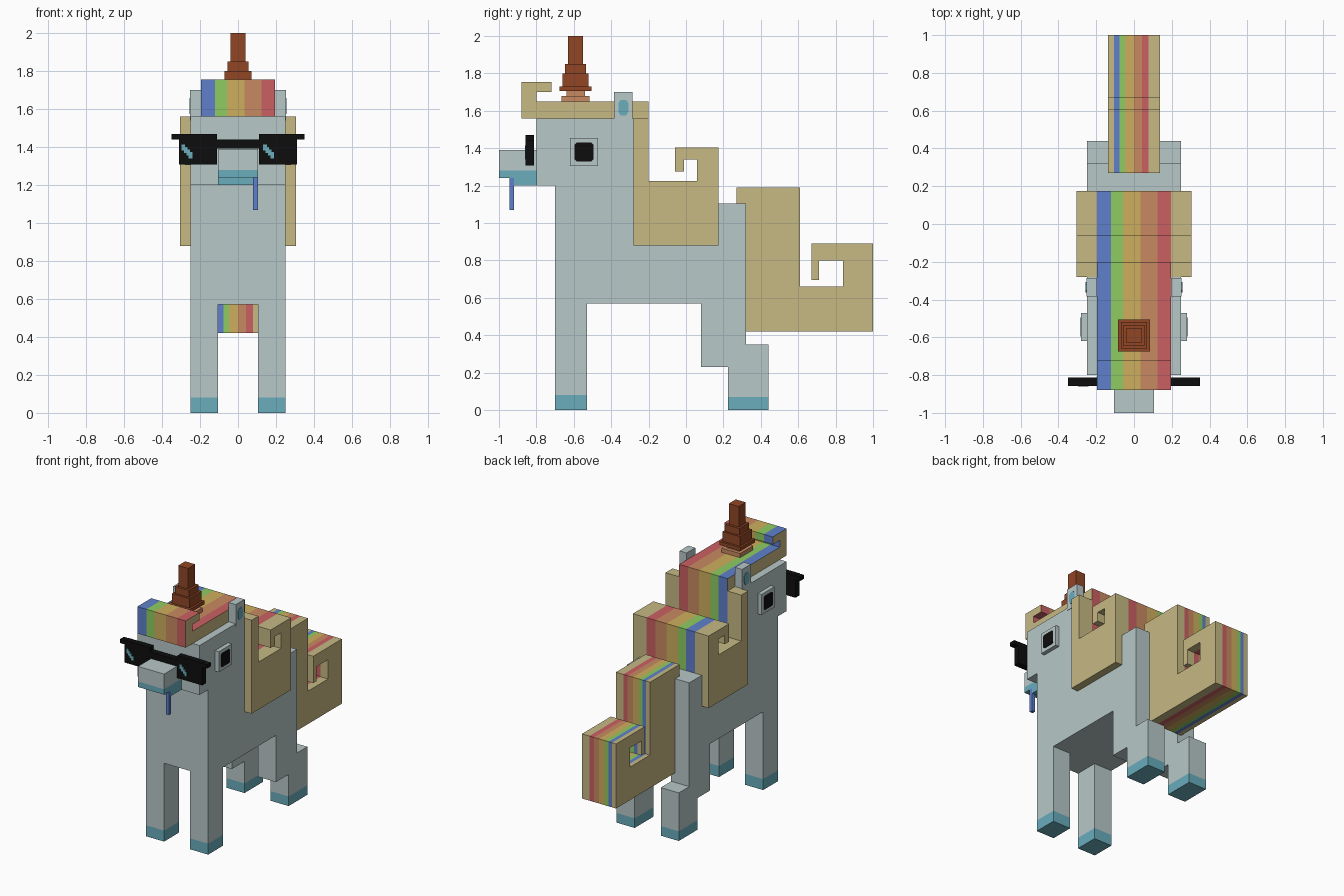
import bpy, bmesh
from mathutils import Vector

if "Cube" in bpy.data.objects:
    bpy.data.objects.remove(bpy.data.objects["Cube"])


def material(name, rgb):
    m = bpy.data.materials.new(name)
    lin = [((c / 255 + 0.055) / 1.055) ** 2.4 if c > 10 else c / 255 / 12.92 for c in rgb]
    m.diffuse_color = (*lin, 1)
    m.use_nodes = True
    m.node_tree.nodes["Principled BSDF"].inputs["Base Color"].default_value = m.diffuse_color
    return m


M = {n: material(n, c) for n, c in {
    "grey": (184, 200, 200), "teal": (106, 173, 188), "black": (13, 13, 13),
    "blue": (95, 128, 203), "green": (143, 204, 98), "yellow": (205, 175, 93),
    "orange": (200, 138, 97), "red": (202, 96, 98), "tan": (199, 185, 132),
    "brown": (145, 70, 37)}.items()}
RAINBOW = ["blue", "green", "yellow", "orange", "red"]


def prism(name, profile, x0, x1, mats, cuts=(), rule=None):
    """Extrude a (y, z) outline along x, cut it by planes, colour faces by a rule."""
    bm = bmesh.new()
    a = [bm.verts.new((x0, y, z)) for y, z in profile]
    b = [bm.verts.new((x1, y, z)) for y, z in profile]
    n = len(profile)
    bm.faces.new(a)
    bm.faces.new(b)
    for i in range(n):
        j = (i + 1) % n
        bm.faces.new((a[i], a[j], b[j], b[i]))
    bmesh.ops.recalc_face_normals(bm, faces=bm.faces)
    for co, no in cuts:
        bmesh.ops.bisect_plane(bm, geom=bm.verts[:] + bm.edges[:] + bm.faces[:],
                               plane_co=co, plane_no=no)
    if rule:
        bm.normal_update()
        for f in bm.faces:
            f.material_index = rule(f)
    me = bpy.data.meshes.new(name)
    bm.to_mesh(me)
    bm.free()
    for m in mats:
        me.materials.append(M[m])
    ob = bpy.data.objects.new(name, me)
    bpy.context.collection.objects.link(ob)
    return ob


def box(name, x, y, z, mat):
    return prism(name, [(y[0], z[0]), (y[1], z[0]), (y[1], z[1]), (y[0], z[1])],
                 x[0], x[1], [mat])


def striped(name, profile, half, edges):
    """Hair piece: tan sides, rainbow bands across x between the given edges."""
    def rule(f):
        x = f.calc_center_bounds().x
        if abs(f.normal.x) > 0.9 or x < edges[0] or x > edges[-1]:
            return 5
        return sum(x > e for e in edges[1:-1])
    cuts = [(Vector((e, 0, 0)), Vector((1, 0, 0))) for e in edges if abs(e) < half]
    return prism(name, profile, -half, half, RAINBOW + ["tan"], cuts, rule)


def leg(name, profile, side, hoof):
    """Leg with a teal hoof below the given height."""
    prism(name, profile, side * 0.105, side * 0.25, ["grey", "teal"],
          [(Vector((0, 0, hoof)), Vector((0, 0, 1)))],
          lambda f: int(f.calc_center_median().z < hoof))


# Torso, neck and head
prism("body", [(-0.70, 0.57), (0.32, 0.57), (0.32, 1.105), (0.17, 1.105), (0.17, 0.88),
               (-0.28, 0.88), (-0.28, 1.56), (-0.80, 1.56), (-0.80, 1.20), (-0.70, 1.20)],
      -0.25, 0.25, ["grey"])

# Snout with teal mouth and hanging tongue
box("snout", (-0.105, 0.105), (-1.0, -0.80), (1.28, 1.39), "grey")
prism("mouth", [(-1.0, 1.24), (-0.92, 1.24), (-0.92, 1.20), (-0.80, 1.20),
                (-0.80, 1.28), (-1.0, 1.28)], -0.105, 0.105, ["teal"])
box("tongue", (0.08, 0.105), (-0.945, -0.92), (1.07, 1.24), "blue")

# Paired parts
for s, side in ((-1, "left"), (1, "right")):
    leg("front_leg_" + side, [(-0.70, 0), (-0.53, 0), (-0.53, 0.57), (-0.70, 0.57)], s, 0.08)
    leg("hind_leg_" + side, [(0.08, 0.57), (0.08, 0.23), (0.225, 0.23), (0.225, 0), (0.44, 0),
                             (0.44, 0.35), (0.32, 0.35), (0.32, 0.57)], s, 0.07)
    # Ear with teal inner spot
    box("ear_" + side, (s * 0.195, s * 0.252), (-0.385, -0.285), (1.54, 1.70), "grey")
    prism("ear_spot_" + side, [(-0.35, 1.575), (-0.32, 1.575), (-0.308, 1.595), (-0.308, 1.64),
                               (-0.32, 1.658), (-0.35, 1.658), (-0.362, 1.64), (-0.362, 1.595)],
          s * 0.252, s * 0.256, ["teal"])
    # Eye frame and pupil with clipped corners
    box("eye_frame_" + side, (s * 0.25, s * 0.28), (-0.62, -0.47), (1.305, 1.455), "grey")
    y0, y1, z0, z1, c = -0.595, -0.495, 1.33, 1.43, 0.01
    prism("pupil_" + side, [(y0 + c, z0), (y1 - c, z0), (y1, z0 + c), (y1, z1 - c),
                            (y1 - c, z1), (y0 + c, z1), (y0, z1 - c), (y0, z0 + c)],
          s * 0.28, s * 0.284, ["black"])
    # Sunglasses lens and frame tip
    box("lens_" + side, (s * 0.11, s * 0.312), (-0.857, -0.813), (1.308, 1.47), "black")
    box("frame_tip_" + side, (s * 0.312, s * 0.35), (-0.857, -0.813), (1.44, 1.468), "black")
    # Stepped diagonal glint on the lens
    gx = -0.297 if s < 0 else 0.133
    for i in range(4):
        x = gx + i * 0.0125
        box(f"glint_{side}_{i}", (x, x + 0.019), (-0.861, -0.857),
            (1.383 - i * 0.014, 1.415 - i * 0.014), "teal")
box("glasses_bridge", (-0.11, 0.11), (-0.857, -0.813), (1.393, 1.44), "black")

# Forelock with a front curl
wide = [-0.195, -0.122, -0.057, 0.035, 0.125, 0.195]
striped("forelock", [(-0.88, 1.56), (-0.20, 1.56), (-0.20, 1.65), (-0.80, 1.65),
                     (-0.80, 1.70), (-0.72, 1.70), (-0.72, 1.755), (-0.88, 1.755)], 0.195, wide)

# Mane with a hooked curl
striped("mane", [(-0.28, 0.88), (0.175, 0.88), (0.175, 1.405), (-0.06, 1.405), (-0.06, 1.275),
                 (-0.01, 1.275), (-0.01, 1.34), (0.06, 1.34), (0.06, 1.225), (-0.20, 1.225),
                 (-0.20, 1.56), (-0.28, 1.56)], 0.305, wide)

# Tail with a hooked curl
striped("tail", [(0.32, 0.42), (1.0, 0.42), (1.0, 0.89), (0.67, 0.89), (0.67, 0.695),
                 (0.71, 0.695), (0.71, 0.80), (0.84, 0.80), (0.84, 0.66), (0.61, 0.66),
                 (0.61, 1.19), (0.27, 1.19), (0.27, 1.105), (0.32, 1.105)],
        0.137, [-0.105, -0.077, -0.047, 0.0, 0.042, 0.078])

# Stepped horn
for i, (h, z0, z1, mat) in enumerate([
        (0.075, 1.65, 1.68, "orange"), (0.05, 1.68, 1.705, "orange"),
        (0.085, 1.705, 1.73, "brown"), (0.07, 1.73, 1.80, "brown"),
        (0.056, 1.80, 1.85, "brown"), (0.04, 1.85, 2.0, "brown")]):
    box(f"horn_step_{i}", (-h, h), (-0.59 - h, -0.59 + h), (z0, z1), mat)
